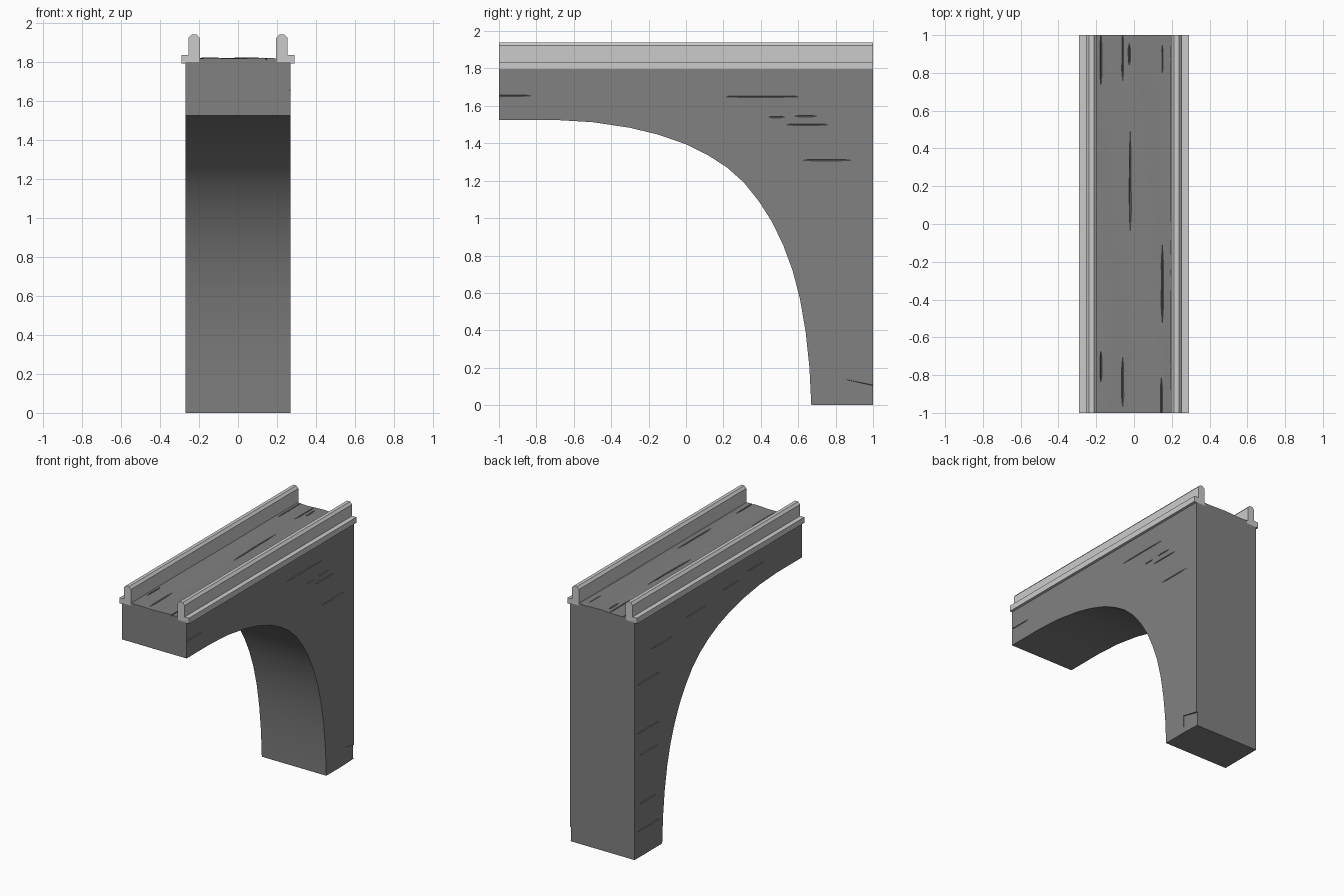
import bpy, bmesh, math, random
from mathutils import Vector

if "Cube" in bpy.data.objects:
    bpy.data.objects.remove(bpy.data.objects["Cube"])

random.seed(4)
HALF = 0.27      # half width of the stone body

# Dark weathered stone for the body and walkway; the parapets stay grey
stone = bpy.data.materials.new("dark_stone")
stone.diffuse_color = (0.22, 0.22, 0.22, 1)
stone.use_nodes = True
stone.node_tree.nodes["Principled BSDF"].inputs["Base Color"].default_value = stone.diffuse_color


def finish(name, bm, smooth=None, mat=None):
    bmesh.ops.recalc_face_normals(bm, faces=bm.faces)
    me = bpy.data.meshes.new(name)
    bm.to_mesh(me)
    bm.free()
    ob = bpy.data.objects.new(name, me)
    bpy.context.collection.objects.link(ob)
    if mat:
        me.materials.append(mat)
    if smooth:
        bpy.ops.object.select_all(action='DESELECT')
        ob.select_set(True)
        bpy.context.view_layer.objects.active = ob
        bpy.ops.object.shade_smooth_by_angle(angle=math.radians(smooth))
    return ob


def extrude_profile(bm, points, offset):
    face = bm.faces.new([bm.verts.new(p) for p in points])
    out = bmesh.ops.extrude_face_region(bm, geom=[face])
    bmesh.ops.translate(bm, vec=offset,
                        verts=[v for v in out['geom'] if isinstance(v, bmesh.types.BMVert)])


def add_crack(bm, x, z, y0, y1, rx, rz):
    """Slim spindle along y, used to cut a crack."""
    rings = []
    for t in (0.2, 0.75):
        y = y0 + (y1 - y0) * t
        rings.append([bm.verts.new((x + dx, y, z + dz))
                      for dx, dz in ((rx, 0), (0, rz), (-rx, 0), (0, -rz))])
    tips = [bm.verts.new((x, y, z)) for y in (y0, y1)]
    for i in range(4):
        j = (i + 1) % 4
        bm.faces.new((rings[0][i], rings[0][j], tips[0]))
        bm.faces.new((rings[0][i], rings[0][j], rings[1][j], rings[1][i]))
        bm.faces.new((rings[1][i], rings[1][j], tips[1]))


def cut(target, bm, name):
    cutter = finish(name, bm, mat=stone)
    cutter.hide_render = True
    cutter.hide_set(True)
    mod = target.modifiers.new("cracks", 'BOOLEAN')
    mod.operation = 'DIFFERENCE'
    mod.solver = 'EXACT'
    mod.object = cutter


# Stone body: half arch, spandrel and pier in one side profile (y, z)
arch = [(-1, 1.525), (-0.7, 1.525), (-0.5, 1.513), (-0.3, 1.483), (-0.15, 1.447),
        (0, 1.395), (0.12, 1.335), (0.22, 1.27), (0.31, 1.19), (0.39, 1.09),
        (0.46, 0.98), (0.52, 0.855), (0.57, 0.72), (0.61, 0.565), (0.64, 0.39),
        (0.66, 0.2), (0.67, 0)]
bm = bmesh.new()
extrude_profile(bm, [(-HALF, y, z) for y, z in arch + [(1, 0), (1, 1.80), (-1, 1.80)]],
                (2 * HALF, 0, 0))
body = finish("arch_body", bm, 25, stone)

# Weathered cracks along both side faces (side, y0, y1, z)
cracks = [(1, -1.05, -0.82, 1.655), (1, 0.19, 0.63, 1.65), (1, 0.44, 0.53, 1.54),
          (1, 0.58, 0.70, 1.545), (1, 0.53, 0.77, 1.50), (1, 0.62, 0.89, 1.31),
          (-1, 0.70, 0.98, 1.31), (-1, 0.70, 0.98, 0.94), (-1, 0.72, 0.95, 0.77),
          (-1, 0.75, 0.95, 0.40), (-1, 0.70, 0.98, 0.20), (-1, 0.55, 0.80, 1.52),
          (-1, 0.15, 0.38, 1.60), (-1, -0.25, -0.05, 1.64), (-1, -0.55, -0.35, 1.67)]
bm = bmesh.new()
for side, y0, y1, z in cracks:
    add_crack(bm, side * HALF, z, y0, y1, 0.006, 0.004)
# Chipped lower corner of the pier
extrude_profile(bm, [(HALF - 0.005, 1.02, -0.04), (HALF + 0.02, 1.02, -0.04),
                     (HALF + 0.02, 1.02, 0.11), (HALF - 0.010, 1.02, 0.10)], (0.006, -0.16, 0.035))
cut(body, bm, "side_crack_cutter")

# Worn walkway: gently uneven slab between the parapets
bm = bmesh.new()
bmesh.ops.create_grid(bm, x_segments=16, y_segments=48, size=1)
for v in bm.verts:
    x, y = v.co.x * 0.2, v.co.y
    wave = 0.003 * math.sin(23 * x + 1.5 * math.sin(2 * y)) + 0.002 * math.sin(5 * y + 9 * x)
    v.co = Vector((x, y, 1.817 + wave + random.uniform(-0.0006, 0.0006)))
rim = bmesh.ops.extrude_edge_only(bm, edges=[e for e in bm.edges if e.is_boundary])
for v in rim['geom']:
    if isinstance(v, bmesh.types.BMVert):
        v.co.z = 1.798
bmesh.ops.holes_fill(bm, edges=[e for e in bm.edges if e.is_boundary], sides=0)
walkway = finish("walkway", bm, 30, stone)

# Cracks along the walkway (x, y0, y1)
bm = bmesh.new()
for x, y0, y1 in [(-0.02, -0.08, 0.53), (0.15, -0.53, -0.10), (-0.175, 0.72, 1.04),
                  (-0.06, 0.75, 1.04), (-0.06, -0.97, -0.70), (-0.175, -0.85, -0.65),
                  (0.15, 0.78, 0.97), (0.145, -1.04, -0.80), (-0.025, 0.84, 0.96)]:
    add_crack(bm, x, 1.818, y0, y1, 0.006, 0.010)
cut(walkway, bm, "walkway_crack_cutter")

# Parapets: chamfered wall standing on an overhanging ledge, one per side
section = [(0.190, 1.792), (0.290, 1.792), (0.290, 1.835), (0.254, 1.835),
           (0.254, 1.922), (0.238, 1.940), (0.212, 1.940), (0.196, 1.922),
           (0.196, 1.818), (0.190, 1.810)]
for side, label in ((1, "right"), (-1, "left")):
    bm = bmesh.new()
    extrude_profile(bm, [(side * x, -1, z) for x, z in section], (0, 2, 0))
    finish(label + "_parapet", bm)
